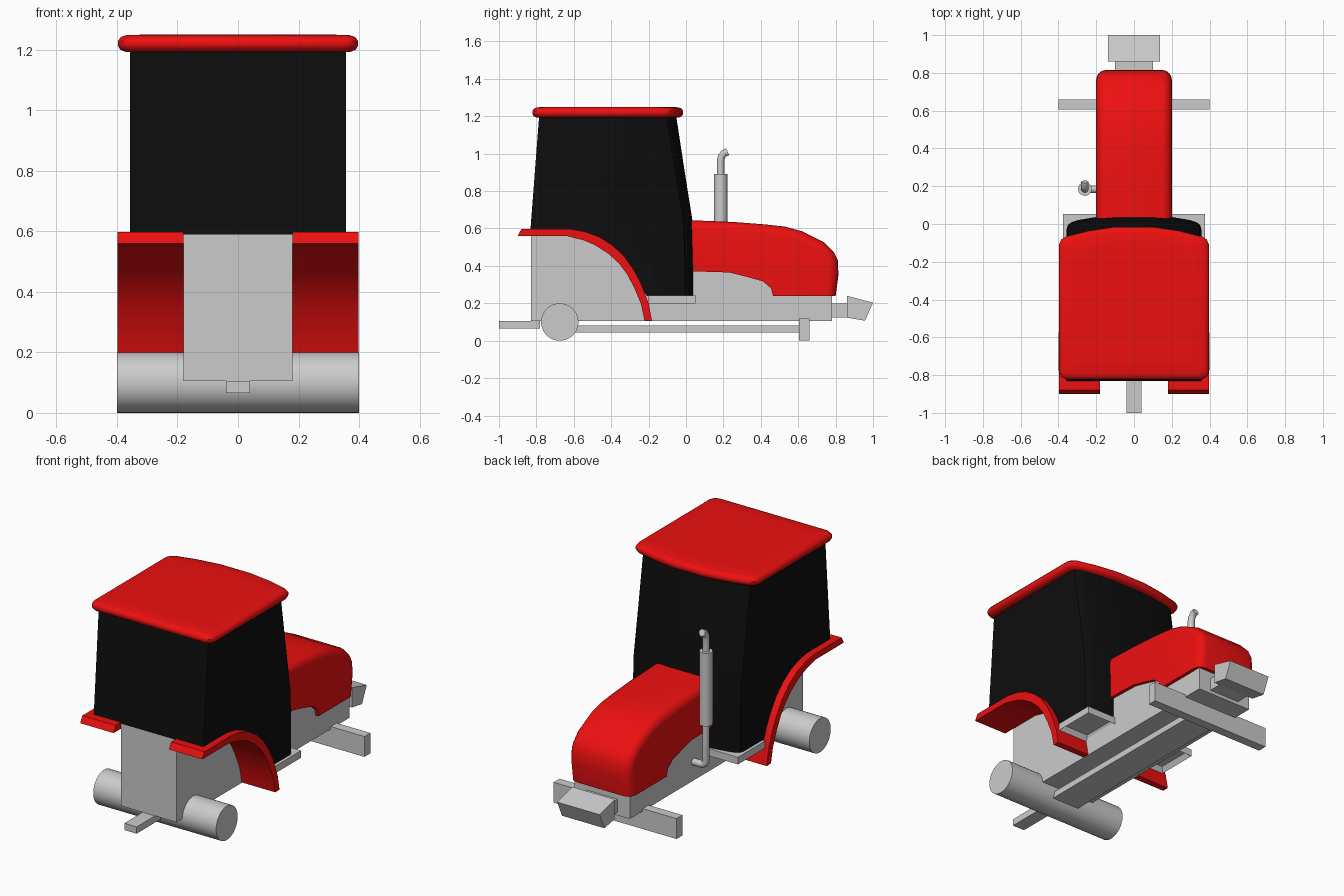
import bpy, bmesh, math
from mathutils import Vector

if "Cube" in bpy.data.objects:
    bpy.data.objects.remove(bpy.data.objects["Cube"])


def colour(name, rgb):
    m = bpy.data.materials.new(name)
    m.diffuse_color = (*rgb, 1)
    m.use_nodes = True
    m.node_tree.nodes["Principled BSDF"].inputs["Base Color"].default_value = m.diffuse_color
    return m


RED = colour("red_paint", (0.85, 0.005, 0.005))
BLACK = colour("black_glass", (0.004, 0.004, 0.004))


def finish(name, bm, mat=None, smooth=None):
    bmesh.ops.recalc_face_normals(bm, faces=bm.faces)
    me = bpy.data.meshes.new(name)
    bm.to_mesh(me)
    bm.free()
    ob = bpy.data.objects.new(name, me)
    bpy.context.collection.objects.link(ob)
    if mat:
        me.materials.append(mat)
    if smooth:
        bpy.ops.object.select_all(action='DESELECT')
        ob.select_set(True)
        bpy.context.view_layer.objects.active = ob
        bpy.ops.object.shade_smooth_by_angle(angle=math.radians(smooth))
    return ob


def loft(name, rings, mat=None, smooth=None):
    """Skin equal-length closed rings and cap both ends."""
    bm = bmesh.new()
    vs = [[bm.verts.new(p) for p in r] for r in rings]
    n = len(vs[0])
    for a, b in zip(vs, vs[1:]):
        for i in range(n):
            j = (i + 1) % n
            bm.faces.new((a[i], a[j], b[j], b[i]))
    bm.faces.new(vs[0])
    bm.faces.new(vs[-1])
    return finish(name, bm, mat, smooth)


def side_profile(name, x0, x1, pts, mat=None, smooth=None):
    return loft(name, [[(x, y, z) for y, z in pts] for x in (x0, x1)], mat, smooth)


def box(name, x0, x1, y0, y1, z0, z1):
    return side_profile(name, x0, x1, [(y0, z0), (y1, z0), (y1, z1), (y0, z1)])


def tube(name, path, r, n=16, smooth=40):
    path = [Vector(p) for p in path]
    rings = []
    for i, p in enumerate(path):
        t = (path[min(i + 1, len(path) - 1)] - path[max(i - 1, 0)]).normalized()
        u = t.cross(Vector((1, 0.001, 0)) if abs(t.x) < 0.5 else Vector((0, 1, 0))).normalized()
        if rings and u.dot(last) < 0.3:
            u = (last - t * last.dot(t)).normalized()
        last = u
        v = t.cross(u)
        rings.append([p + r * (math.cos(k * math.tau / n) * u + math.sin(k * math.tau / n) * v)
                      for k in range(n)])
    return loft(name, rings, None, smooth)


# Chassis, axles and drive plate
side_profile("chassis", -0.18, 0.18, [(-0.83, 0.105), (0.78, 0.105), (0.78, 0.30), (0.45, 0.36),
                                      (0.25, 0.42), (0.04, 0.45), (0.0, 0.59), (-0.83, 0.59)])
tube("rear_axle", [(-0.4, -0.675, 0.1), (0.4, -0.675, 0.1)], 0.1, 40)
box("front_axle", -0.4, 0.4, 0.605, 0.66, 0, 0.12)
box("drive_plate", -0.09, 0.09, -0.66, 0.61, 0.043, 0.08)
box("plate_mount", -0.05, 0.05, 0.61, 0.65, 0.04, 0.12)

# Hitch and front weight
box("rear_hitch", -0.04, 0.04, -1.0, -0.78, 0.065, 0.105)
box("weight_bracket", -0.1, 0.1, 0.76, 0.88, 0.125, 0.2)
side_profile("front_weight", -0.138, 0.138, [(0.861, 0.123), (0.957, 0.107), (1.0, 0.203), (0.861, 0.24)])

# Rear fenders and hollow steps, both sides
outer = [(-0.88, 0.597), (-0.62, 0.597), (-0.54, 0.583), (-0.465, 0.556), (-0.39, 0.508), (-0.33, 0.45),
         (-0.28, 0.38), (-0.24, 0.305), (-0.20, 0.20), (-0.182, 0.107)]
inner = [(-0.222, 0.107), (-0.24, 0.195), (-0.278, 0.285), (-0.315, 0.355), (-0.36, 0.415),
         (-0.415, 0.465), (-0.485, 0.51), (-0.55, 0.538), (-0.64, 0.56), (-0.9, 0.56)]
for s, side in ((1, "right"), (-1, "left")):
    side_profile(side + "_fender", s * 0.18, s * 0.398, outer + inner, RED, 35)
    step = box(side + "_step", s * 0.17, s * 0.375, -0.2, 0.052, 0.2, 0.242)
    bm = bmesh.new()
    bm.from_mesh(step.data)
    bm.faces.ensure_lookup_table()
    under = min(bm.faces, key=lambda f: f.calc_center_median().z)
    bmesh.ops.inset_region(bm, faces=[under], thickness=0.025, depth=-0.03)
    bm.to_mesh(step.data)
    bm.free()

# Cab: side section swept across, with a bowed front
front = [(0.045, 0.24), (0.045, 0.38), (0.038, 0.62), (-0.008, 0.91), (-0.053, 1.205)]
rest = [(-0.785, 1.205), (-0.832, 0.59), (-0.60, 0.58), (-0.45, 0.53), (-0.35, 0.44), (-0.27, 0.33), (-0.21, 0.24)]
bow = [(0.357, 0.075), (0.35, 0.05), (0.33, 0.035), (0.3, 0.025), (0.2, 0.008), (0.1, 0.0)]
stations = [(-x, d) for x, d in bow] + bow[::-1]
loft("cab", [[(x, y - d, z) for y, z in front] + [(x, y, z) for y, z in rest] for x, d in stations], BLACK, 35)

# Roof: bowed outline with rounded rim
half = [(0.36, -0.822), (0.385, -0.81), (0.397, -0.785), (0.397, -0.11), (0.385, -0.082),
        (0.36, -0.066), (0.24, -0.036), (0.1, -0.015)]
plan = half + [(-x, y) for x, y in half[::-1]]


def roof_ring(inset, z):
    return [(x * (1 - inset / 0.397), -0.42 + (y + 0.42) * (1 - inset / 0.4), z) for x, y in plan]


loft("roof", [roof_ring(i, z) for i, z in ((0.025, 1.193), (0.008, 1.2), (0, 1.213), (0, 1.228),
                                          (0.01, 1.242), (0.028, 1.248), (0.1, 1.25))], RED, 40)

# Hood: y, z and outward direction used to round the shoulders
hood = [(0.0, 0.645, 0, 1), (0.25, 0.635, 0, 1), (0.42, 0.622, 0, 1), (0.53, 0.61, 0.1, 1),
        (0.62, 0.585, 0.35, 0.93), (0.74, 0.525, 0.55, 0.83), (0.79, 0.475, 0.75, 0.65),
        (0.812, 0.43, 0.95, 0.3), (0.815, 0.35, 1, 0), (0.8, 0.24, 1, 0),
        (0.465, 0.24, 0, 0), (0.455, 0.28, 0, 0), (0.41, 0.318, 0, 0), (0.32, 0.343, 0, 0),
        (0.23, 0.365, 0, 0), (0.0, 0.372, 0, 0)]
rounds = [(0.2, 0.05), (0.196, 0.031), (0.185, 0.015), (0.169, 0.004), (0.15, 0)]
stations = [(-x, d) for x, d in rounds] + rounds[::-1]
loft("hood", [[(x, y - d * ny, z - d * nz) for y, z, ny, nz in hood] for x, d in stations], RED, 35)

# Exhaust: lower elbow, silencer and bent outlet
ex, ey = -0.26, 0.185
tube("exhaust_pipe", [(-0.16, ey, 0.215), (-0.235, ey, 0.215), (-0.253, ey, 0.222), (ex, ey, 0.24), (ex, ey, 0.48)], 0.02)
tube("exhaust_silencer", [(ex, ey, 0.46), (ex, ey, 0.89)], 0.036, 20)
tube("exhaust_outlet", [(ex, ey, 0.88), (ex, ey, 0.965), (ex, ey + 0.006, 0.987), (ex, ey + 0.02, 1.003),
                        (ex, ey + 0.038, 1.01)], 0.02)
